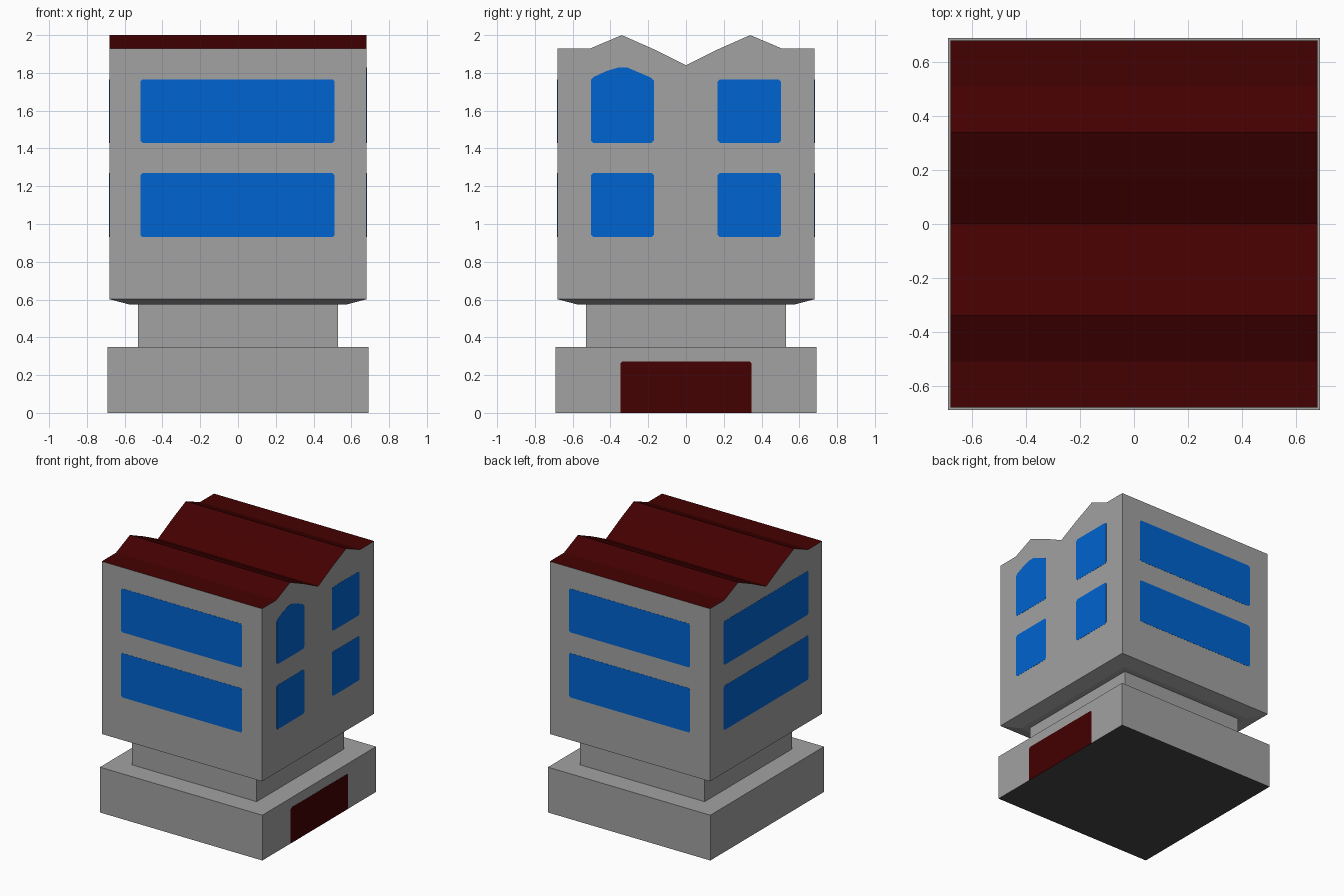
import bpy, bmesh
from mathutils import Matrix
from math import radians

if "Cube" in bpy.data.objects:
    bpy.data.objects.remove(bpy.data.objects["Cube"])


def material(name, rgb):
    m = bpy.data.materials.new(name)
    m.diffuse_color = (*rgb, 1)
    m.use_nodes = True
    m.node_tree.nodes["Principled BSDF"].inputs["Base Color"].default_value = m.diffuse_color
    return m


GREY = material("grey stone", (0.36, 0.36, 0.36))
DARK = material("dark underside", (0.06, 0.06, 0.06))
RED = material("dark red", (0.057, 0.0, 0.0003))
BLUE = material("window blue", (0.0, 0.125, 0.63))


def finish(bm, name, *mats):
    bmesh.ops.recalc_face_normals(bm, faces=bm.faces)
    mesh = bpy.data.meshes.new(name)
    bm.to_mesh(mesh)
    bm.free()
    for m in mats:
        mesh.materials.append(m)
    ob = bpy.data.objects.new(name, mesh)
    bpy.context.collection.objects.link(ob)
    return ob


def prism(points, x0, x1):
    """Extrude a (y, z) outline along x."""
    bm = bmesh.new()
    face = bm.faces.new([bm.verts.new((x0, y, z)) for y, z in points])
    ext = bmesh.ops.extrude_face_region(bm, geom=[face])
    for v in ext["geom"]:
        if isinstance(v, bmesh.types.BMVert):
            v.co.x = x1
    bmesh.ops.recalc_face_normals(bm, faces=bm.faces)
    return bm


def block(name, half, z0, z1):
    """Square block whose downward face takes the dark underside colour."""
    bm = prism([(-half, z0), (half, z0), (half, z1), (-half, z1)], -half, half)
    for f in bm.faces:
        f.material_index = int(f.normal.z < -0.5)
    return finish(bm, name, GREY, DARK)


def plate(name, points, wall, turn, mat):
    """Thin coloured plate on the right wall, turned round z to another wall."""
    bm = prism(points, wall - 0.002, wall + 0.0012)
    bm.transform(Matrix.Rotation(radians(turn), 4, 'Z'))
    return finish(bm, name, mat)


def pane(y0, y1, z0, z1, top=None, c=0.012):
    """Rectangle outline with clipped corners and an optional shaped top."""
    head = top or [(y1, z1 - c), (y1 - c, z1), (y0 + c, z1), (y0, z1 - c)]
    return [(y0, z0 + c), (y0 + c, z0), (y1 - c, z0), (y1, z0 + c)] + head


# Plinth and recessed neck
block("base", 0.69, 0, 0.348)
block("neck", 0.53, 0.348, 0.574)

# Upper storeys with twin-ridged roof and sloping underside
W = 0.681
roof = [(W, 1.928), (0.51, 1.928), (0.34, 2.0), (0.17, 1.925), (0, 1.84)]
roof += [(-y, z) for y, z in reversed(roof[:-1])]
bm = prism([(-W, 0.602), (W, 0.602)] + roof, -W, W)
for f in bm.faces:
    f.material_index = int(f.normal.z > 0.5)
bottom = next(f for f in bm.faces if f.normal.z < -0.9)
bmesh.ops.inset_region(bm, faces=[bottom], thickness=0.15)
for v in bottom.verts:
    v.co.z = 0.574
finish(bm, "upper_building", GREY, RED)

# Long windows on front, left and back walls, two rows each
ROWS = [("lower", 0.93, 1.27), ("upper", 1.43, 1.766)]
for side, turn in (("front", -90), ("left", 180), ("back", 90)):
    for row, z0, z1 in ROWS:
        plate(f"{side}_{row}_window", pane(-0.517, 0.512, z0, z1), W, turn, BLUE)

# Small windows on the right wall, one with a pointed head
pointed = [(-0.17, 1.76), (-0.185, 1.775), (-0.31, 1.828), (-0.36, 1.828),
           (-0.42, 1.81), (-0.49, 1.778), (-0.503, 1.762)]
for row, z0, z1 in ROWS:
    plate(f"right_{row}_window_rear", pane(0.168, 0.503, z0, z1), W, 0, BLUE)
    plate(f"right_{row}_window_front",
          pane(-0.503, -0.17, z0, z1, pointed if row == "upper" else None),
          W, 0, BLUE)

# Door in the base
plate("door", [(-0.348, 0), (0.348, 0), (0.348, 0.262), (0.338, 0.272),
               (-0.338, 0.272), (-0.348, 0.262)], 0.69, 0, RED)
